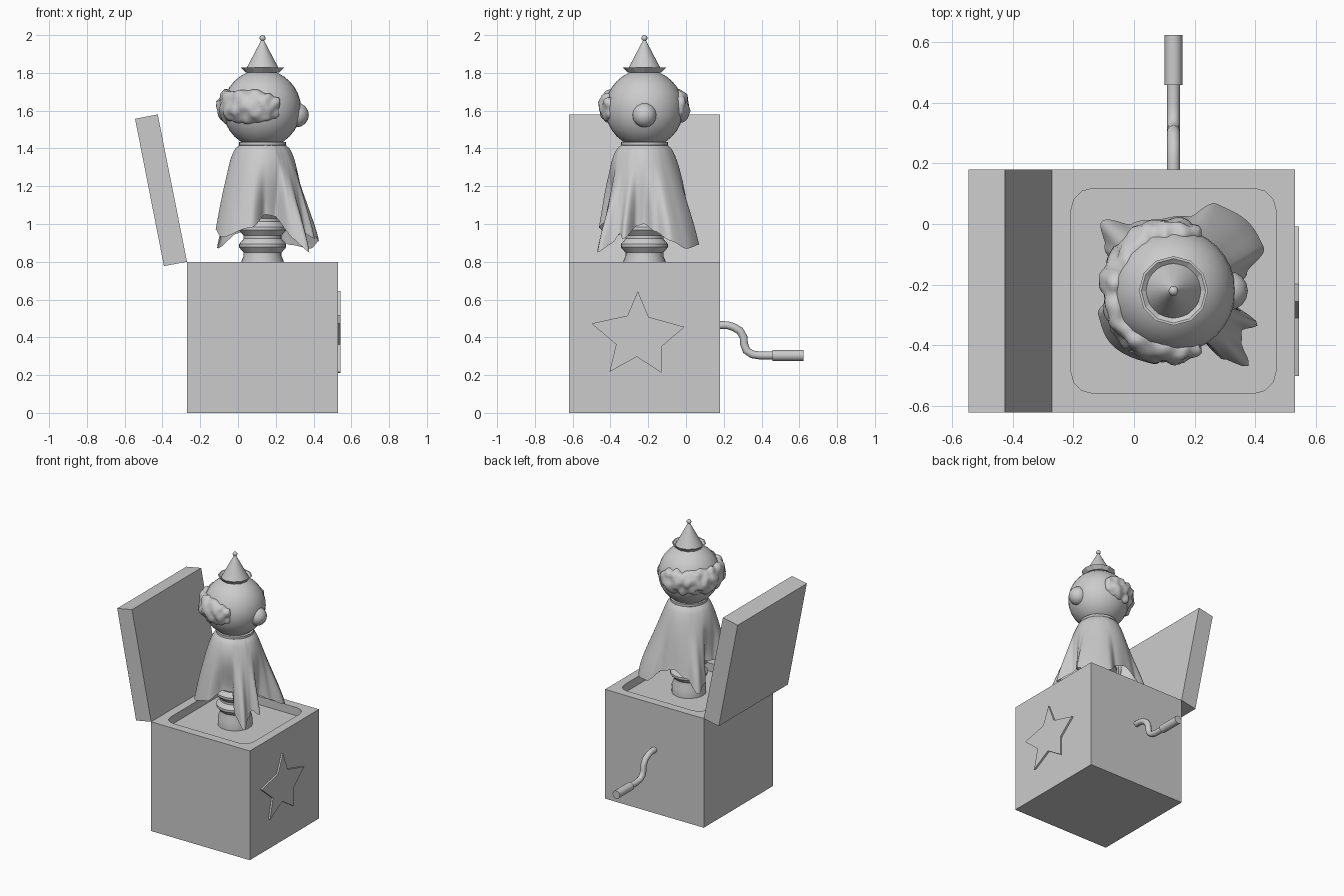
import bpy, bmesh, math
from mathutils import Vector, noise

if "Cube" in bpy.data.objects:
    bpy.data.objects.remove(bpy.data.objects["Cube"])

CX, CY = 0.13, -0.22          # shared vertical axis of box and figure


def finish(name, bm, smooth=None):
    bmesh.ops.recalc_face_normals(bm, faces=bm.faces)
    me = bpy.data.meshes.new(name)
    bm.to_mesh(me)
    bm.free()
    ob = bpy.data.objects.new(name, me)
    bpy.context.collection.objects.link(ob)
    bpy.ops.object.select_all(action='DESELECT')
    ob.select_set(True)
    bpy.context.view_layer.objects.active = ob
    if smooth:
        bpy.ops.object.shade_smooth_by_angle(angle=math.radians(smooth))
    return ob


def prism(name, pts, vec):
    """Extrude a planar outline along a vector."""
    bm = bmesh.new()
    face = bm.faces.new([bm.verts.new(p) for p in pts])
    ext = bmesh.ops.extrude_face_region(bm, geom=[face], use_keep_orig=True)
    bmesh.ops.translate(bm, vec=vec, verts=[v for v in ext['geom'] if isinstance(v, bmesh.types.BMVert)])
    return finish(name, bm)


def loft(name, rings, caps=True, smooth=None):
    """Skin a list of closed rings with quads."""
    bm = bmesh.new()
    vs = [[bm.verts.new(p) for p in ring] for ring in rings]
    n = len(vs[0])
    for a, b in zip(vs, vs[1:]):
        for i in range(n):
            j = (i + 1) % n
            bm.faces.new((a[i], a[j], b[j], b[i]))
    if caps:
        bm.faces.new(vs[0])
        bm.faces.new(vs[-1])
    return finish(name, bm, smooth)


def lathe(name, profile, n, smooth=None):
    return loft(name, [[(CX + r * math.cos(math.tau * i / n), CY + r * math.sin(math.tau * i / n), z)
                        for i in range(n)] for r, z in profile], True, smooth)


def ball(name, loc, r, u=32, v=16):
    bm = bmesh.new()
    bmesh.ops.create_uvsphere(bm, u_segments=u, v_segments=v, radius=r)
    bmesh.ops.translate(bm, vec=loc, verts=bm.verts)
    return finish(name, bm, 60)


def tube(name, path, r, n=12):
    """Round bar following a path in the plane x = CX."""
    path = [Vector((CX, y, z)) for y, z in path]
    rings = []
    for k, p in enumerate(path):
        d = (path[min(k + 1, len(path) - 1)] - path[max(k - 1, 0)]).normalized()
        side = Vector((1, 0, 0))
        up = side.cross(d)
        rings.append([p + r * (math.cos(math.tau * i / n) * side + math.sin(math.tau * i / n) * up)
                      for i in range(n)])
    return loft(name, rings, True, 50)


# Box with a shallow rounded tray in its top
box = prism("box", [(-.27, -.62, 0), (.53, -.62, 0), (.53, .18, 0), (-.27, .18, 0)], (0, 0, .8))
tray = []
for q in range(4):
    sx, sy = ((1, 1), (-1, 1), (-1, -1), (1, -1))[q]
    for k in range(4):
        a = math.radians(90 * q + 30 * k)
        tray.append((CX + sx * .267 + .07 * math.cos(a), CY + sy * .267 + .07 * math.sin(a), .74))
cutter = prism("tray_cutter", tray, (0, 0, .2))
cutter.hide_render = True
cut = box.modifiers.new("tray", 'BOOLEAN')
cut.operation, cut.solver, cut.object = 'DIFFERENCE', 'EXACT', cutter
bpy.context.view_layer.objects.active = box
bpy.ops.object.modifier_apply(modifier="tray")
bpy.data.objects.remove(cutter)

# Open lid
prism("lid", [(x, -.62, z) for x, z in ((-.27, .80), (-.425, 1.58), (-.545, 1.557), (-.392, .777))], (0, .8, 0))

# Star plaque
star = [(-.255, .645), (-.31, .515), (-.50, .473), (-.37, .362), (-.405, .217),
        (-.26, .297), (-.13, .212), (-.13, .35), (-.008, .455), (-.198, .508)]
prism("star", [(.525, y, z) for y, z in star], (.018, 0, 0))

# Crank and its handle
tube("crank", [(.16, .465), (.22, .464), (.25, .455), (.285, .435), (.305, .40), (.307, .365),
               (.32, .33), (.35, .31), (.39, .304), (.47, .304)], .021)
tube("crank_handle", [(.457, .304), (.622, .304)], .029, 16)

# Bellows spring
zig = [(.115, .735)]
z, wide = .795, False
zig.append((.115, z))
while z < 1.38:
    z += .045
    zig.append((.125 if wide else .1, z - .008))
    zig.append((.125 if wide else .1, z + .008))
    wide = not wide
lathe("spring_body", zig, 24, 25)

# Cloak: hem outline as (angle, radius, height), blended up to the neck
hem = [(0, .19, 1.0), (14, .25, .96), (25, .33, .91), (41, .335, .87), (64, .32, .89), (78, .25, .97),
       (100, .24, 1.0), (122, .26, .95), (136, .33, .87), (147, .27, .91), (163, .165, 1.02),
       (182, .19, 1.02), (197, .26, .97), (218, .27, .93), (255, .25, .98), (275, .16, 1.05),
       (298, .15, 1.04), (306, .28, .92), (315, .35, .85), (323, .28, .90), (330, .26, .95),
       (338, .30, .92), (348, .2, .99), (360, .19, 1.0)]


def hem_at(deg):
    for (a0, r0, z0), (a1, r1, z1) in zip(hem, hem[1:]):
        if a0 <= deg <= a1:
            f = (deg - a0) / (a1 - a0)
            f = f * f * (3 - 2 * f)
            return r0 + (r1 - r0) * f, z0 + (z1 - z0) * f


N, ROWS = 144, 22
rings = []
for k in range(ROWS + 1):
    t = k / ROWS
    w = t * t * (3 - 2 * t)
    ring = []
    for i in range(N):
        rh, zh = hem_at(360 * i / N)
        r = .12 + ((1 - w) * .26 + w * rh - .12) * t ** .6
        a = math.tau * i / N
        ring.append((CX + r * math.cos(a), CY + r * math.sin(a), 1.42 + (zh - 1.42) * t))
    rings.append(ring)
loft("cloak", rings, False, 80)

# Head and nose (face looks along +x)
ball("head", (.127, CY, 1.61), .207)
ball("nose", (.31, CY, 1.577), .065, 16, 8)

# Curly hair wrapped round the back and sides
rings = []
S, M = 72, 24
for k in range(S + 1):
    u = k / S
    a = math.radians(62 + 236 * u)
    end = max(.02, 1 - abs(2 * u - 1) ** 10) ** .5
    ring = []
    for i in range(M):
        b = math.tau * i / M
        rr = .188 + .045 * end * math.cos(b)
        p = Vector((CX + rr * math.cos(a), CY + rr * math.sin(a), 1.622 + .08 * end * math.sin(b)))
        out = Vector((math.cos(a) * math.cos(b), math.sin(a) * math.cos(b), math.sin(b)))
        ring.append(p + out * (.004 + .022 * noise.noise(p * 24)))
    rings.append(ring)
loft("hair", rings, True, 60)

# Pointed hat with turned-up brim and bobble
lathe("hat_brim", [(.09, 1.803), (.114, 1.828), (.106, 1.828), (.085, 1.812)], 12)
lathe("hat_cone", [(.093, 1.81), (.006, 1.975)], 32, 40)
ball("hat_bobble", (CX, CY, 1.984), .016, 16, 8)
